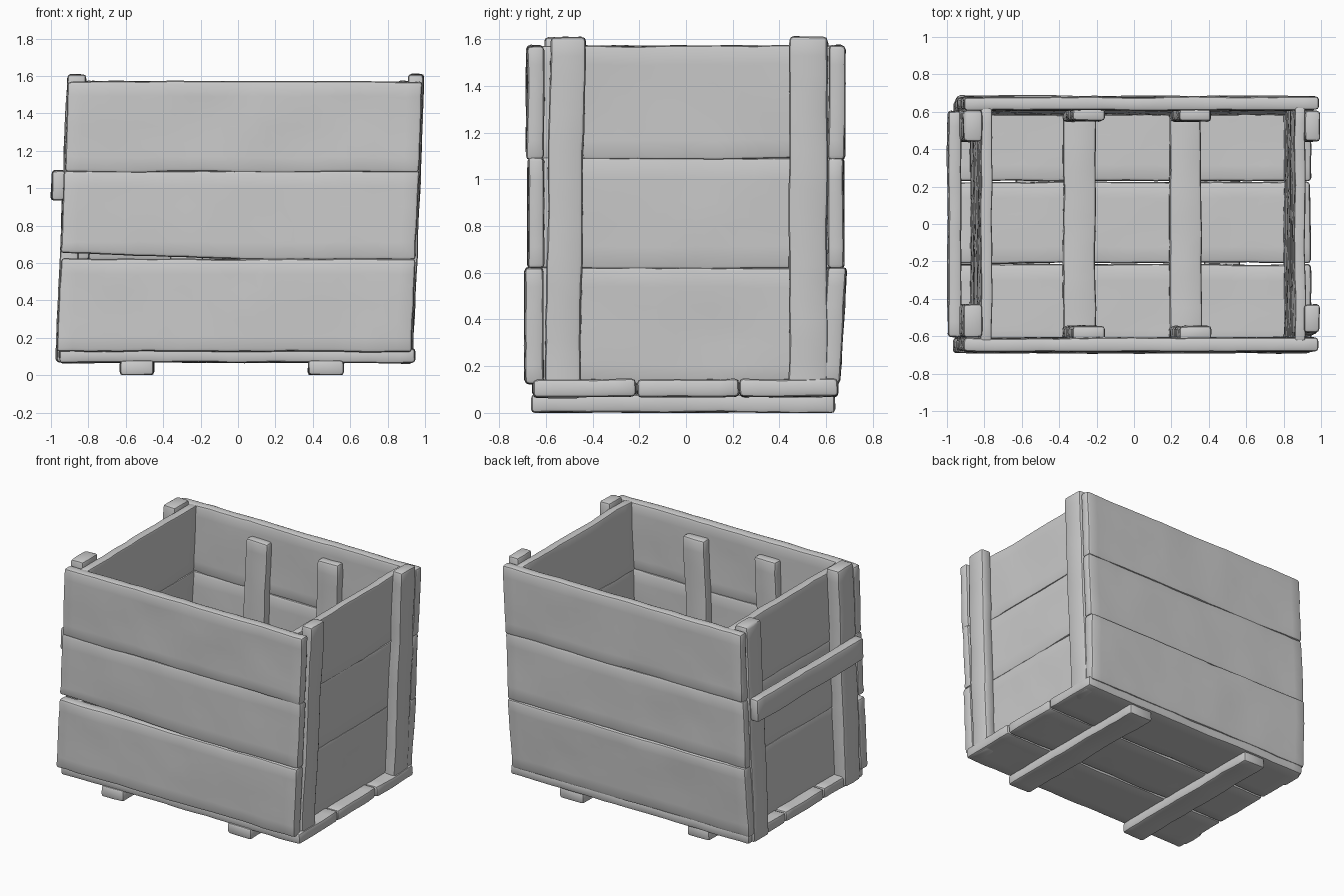
import bpy, bmesh
from mathutils import Vector, noise

if "Cube" in bpy.data.objects:
    bpy.data.objects.remove(bpy.data.objects["Cube"])

LEAN = 0.04          # the whole crate leans slightly towards +x
count = 0


def board(name, x, y, z, lean=LEAN, bevel=0.018, shape=None):
    """A worn plank given by its x, y, z ranges, with rounded edges and wobble."""
    global count
    count += 1
    bm = bmesh.new()
    bmesh.ops.create_cube(bm, size=1)
    ranges = (x, y, z)
    for v in bm.verts:
        v.co = Vector([r[0] if c < 0 else r[1] for c, r in zip(v.co, ranges)])
    bmesh.ops.bevel(bm, geom=bm.edges[:], offset=bevel, segments=2,
                    profile=0.5, affect='EDGES')
    # cut rows across the board so it can be bent
    for axis in range(3):
        lo, hi = ranges[axis]
        n = int((hi - lo) / 0.08)
        normal = Vector([float(i == axis) for i in range(3)])
        for k in range(1, n):
            geom = bm.verts[:] + bm.edges[:] + bm.faces[:]
            bmesh.ops.bisect_plane(bm, geom=geom, dist=1e-5, plane_no=normal,
                                   plane_co=normal * (lo + (hi - lo) * k / n))
    seed = Vector((count * 3.7, count * 1.3, 0))
    for v in bm.verts:
        p = v.co.copy()
        if shape:
            v.co += shape(p)
        v.co += noise.noise_vector(p * 3 + seed) * 0.006
        v.co += noise.noise_vector(p * 11 + seed) * 0.004
        v.co.x += lean * (p.z - 0.8)
        v.co.z = max(v.co.z, 0)
    me = bpy.data.meshes.new(name)
    bm.to_mesh(me)
    bm.free()
    ob = bpy.data.objects.new(name, me)
    bpy.context.collection.objects.link(ob)
    me.shade_smooth()
    me.set_sharp_from_angle(angle=0.7)
    return ob


def split_left(p):
    """Lifts the lower left edge of the middle front plank to leave a gap."""
    if p.z < 0.68 and p.x < 0.1:
        return Vector((0, 0, 0.035 * (0.1 - p.x)))
    return Vector()


def tuck_bottom(sign):
    """Pulls the lower edge of the bottom plank inwards."""
    return lambda p: Vector((0, -sign * 0.03 * max(0, (0.62 - p.z) / 0.5), 0))


# front and back walls, three planks each
rows = [("bottom", 0.125, 0.622), ("middle", 0.618, 1.092), ("top", 1.085, 1.572)]
for row, z0, z1 in rows:
    off = 0.008 if row == "bottom" else (-0.005 if row == "middle" else 0)
    shape = split_left if row == "middle" else None
    board(f"front_plank_{row}", (-0.94, 0.957), (-0.682 - off, -0.608), (z0, z1),
          shape=shape)
    board(f"back_plank_{row}", (-0.94, 0.957), (0.608, 0.68 + off), (z0, z1),
          shape=tuck_bottom(1) if row == "bottom" else None)

# side walls, set in behind the corner posts
for row, z0, z1 in rows:
    board(f"left_plank_{row}", (-0.85, -0.79), (-0.625, 0.625), (z0, z1), bevel=0.012)
    board(f"right_plank_{row}", (0.828, 0.885), (-0.625, 0.625), (z0, z1), bevel=0.012)

# corner posts, standing slightly above the rim
board("right_front_post", (0.88, 0.963), (-0.605, -0.455), (0.06, 1.61),
      shape=lambda p: Vector((0, 0.025 * p.z / 1.6, 0)))
board("right_back_post", (0.88, 0.963), (0.44, 0.605), (0.07, 1.61))
board("left_front_post", (-0.945, -0.845), (-0.605, -0.43), (0.07, 1.61))
board("left_back_post", (-0.945, -0.845), (0.44, 0.61), (0.07, 1.60))

# cross bar on the left side
board("left_cross_bar", (-1.005, -0.935), (-0.605, 0.605), (0.935, 1.095))

# floor planks
for i, (y0, y1) in enumerate([(-0.655, -0.215), (-0.21, 0.225), (0.23, 0.65)]):
    board(f"floor_plank_{i + 1}", (-0.955, 0.945), (y0, y1), (0.068, 0.145), lean=0.0)

# skids underneath
for side, x0, x1 in [("left", -0.63, -0.45), ("right", 0.375, 0.565)]:
    board(f"{side}_skid", (x0, x1), (-0.66, 0.64), (0.0, 0.08), lean=0.0)

# inner battens: one across the floor and one up each long wall
for side, x0, x1 in [("left", -0.355, -0.18), ("right", 0.215, 0.385)]:
    board(f"{side}_floor_batten", (x0, x1), (-0.61, 0.61), (0.13, 0.2))
    board(f"{side}_front_batten", (x0, x1), (-0.62, -0.545), (0.13, 1.47))
    board(f"{side}_back_batten", (x0, x1), (0.55, 0.62), (0.13, 1.47))
